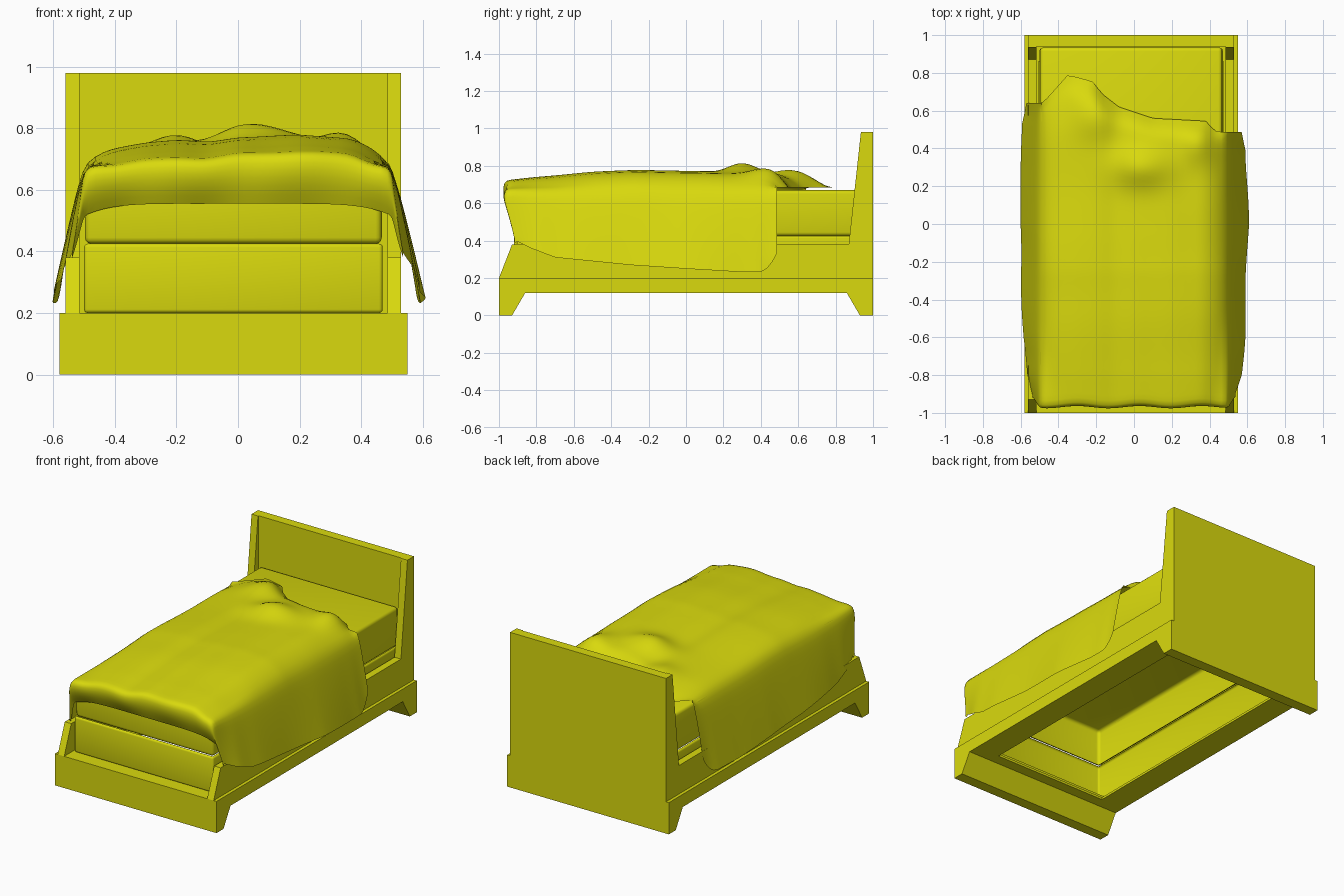
import bpy, bmesh, math

cube = bpy.data.objects.get("Cube")
if cube:
    bpy.data.objects.remove(cube, do_unlink=True)

yellow = bpy.data.materials.new("bed_yellow")
COLOUR = (0.7, 0.7, 0.004, 1)
yellow.diffuse_color = COLOUR
yellow.use_nodes = True
yellow.node_tree.nodes["Principled BSDF"].inputs["Base Color"].default_value = COLOUR


def finish(name, bm, smooth=None):
    me = bpy.data.meshes.new(name)
    bm.normal_update()
    bm.to_mesh(me)
    bm.free()
    me.materials.append(yellow)
    ob = bpy.data.objects.new(name, me)
    bpy.context.collection.objects.link(ob)
    if smooth:
        bpy.ops.object.select_all(action='DESELECT')
        ob.select_set(True)
        bpy.context.view_layer.objects.active = ob
        bpy.ops.object.shade_smooth_by_angle(angle=math.radians(smooth))
    return ob


def prism(name, profile, x0, x1):
    """Extrude a (y, z) profile from x0 to x1."""
    bm = bmesh.new()
    face = bm.faces.new([bm.verts.new((x0, y, z)) for y, z in profile])
    ext = bmesh.ops.extrude_face_region(bm, geom=[face])
    moved = [v for v in ext["geom"] if isinstance(v, bmesh.types.BMVert)]
    bmesh.ops.translate(bm, verts=moved, vec=(x1 - x0, 0, 0))
    bmesh.ops.recalc_face_normals(bm, faces=bm.faces)
    return finish(name, bm)


def padded_box(name, lo, hi, bevel, open_top=False):
    """Rounded shell, open underneath and optionally on top."""
    bm = bmesh.new()
    bmesh.ops.create_cube(bm, size=1)
    for v in bm.verts:
        v.co = [lo[i] if v.co[i] < 0 else hi[i] for i in range(3)]
    bmesh.ops.bevel(bm, geom=list(bm.edges), offset=bevel, segments=3,
                    profile=0.5, affect='EDGES')
    bm.normal_update()
    gone = [f for f in bm.faces
            if f.normal.z < -0.99 or (open_top and f.normal.z > 0.99)]
    bmesh.ops.delete(bm, geom=gone, context='FACES')
    return finish(name, bm, 50)


def lerp(a, b, t):
    return a + (b - a) * t


def curve(points, x):
    """Interpolate through sorted (x, value) points."""
    if x <= points[0][0]:
        return points[0][1]
    for (a, va), (b, vb) in zip(points, points[1:]):
        if x <= b:
            return lerp(va, vb, (x - a) / (b - a))
    return points[-1][1]


# Bed frame: foot and head boards with feet, rails and a bottom ring between them
MID = -0.015
foot_profile = [(-1, 0), (-0.93, 0), (-0.86, 0.12), (-0.86, 0.2), (-1, 0.2)]
prism("foot_board", foot_profile, MID - 0.565, MID + 0.565)
prism("head_base", [(-y, z) for y, z in foot_profile], MID - 0.565, MID + 0.565)
prism("headboard", [(0.94, 0.2), (1, 0.2), (1, 0.98), (0.94, 0.98)],
      MID - 0.5, MID + 0.5)


def slab(y0, y1, z0, z1):
    return [(y0, z0), (y1, z0), (y1, z1), (y0, z1)]


panel = [(-1, 0.2), (1, 0.2), (1, 0.98), (0.935, 0.98), (0.87, 0.38), (-0.93, 0.38)]
for side, label in ((1, "left"), (-1, "right")):
    prism(label + "_rail", slab(-0.86, 0.86, 0.12, 0.2), MID + side * 0.49, MID + side * 0.565)
    prism(label + "_bottom_plate", slab(-0.86, 0.86, 0.12, 0.135),
          MID + side * 0.4, MID + side * 0.49)
    prism(label + "_side_panel", panel, MID + side * 0.5, MID + side * 0.545)
for y0, label in ((-0.86, "foot"), (0.79, "head")):
    prism(label + "_bottom_plate", slab(y0, y0 + 0.07, 0.12, 0.135), MID - 0.4, MID + 0.4)

# Mattress and the base under it
padded_box("mattress_base", (-0.5, -0.92, 0.2), (0.47, 0.93, 0.425), 0.012, open_top=True)
padded_box("mattress", (-0.497, -0.915, 0.425), (0.467, 0.935, 0.67), 0.02)

# Blanket outlines: ridge height along y, crown across x, hem height, head edge
RIDGE = [(-0.97, 0.72), (-0.8, 0.742), (-0.5, 0.765), (-0.25, 0.78), (0, 0.77),
         (0.5, 0.762), (0.7, 0.745), (0.79, 0.71)]
CROWN = [(-0.5, 0.09), (-0.42, 0.048), (-0.3, 0.022), (-0.2, 0.015), (-0.1, 0.025),
         (0, 0.005), (0.2, 0), (0.37, 0.008), (0.44, 0.045), (0.5, 0.1)]
HEM = [(-0.95, 0.42), (-0.83, 0.36), (-0.7, 0.31), (-0.3, 0.27), (0, 0.25),
       (0.3, 0.232)]
HEAD = [(-0.55, 0.62), (-0.48, 0.645), (-0.43, 0.7), (-0.35, 0.79), (-0.22, 0.755),
        (-0.17, 0.69), (-0.08, 0.62), (0.1, 0.56), (0.38, 0.545), (0.43, 0.49), (0.6, 0.48)]
FLARE = [(-0.95, 0.0), (-0.8, 0.045), (-0.6, 0.06), (0, 0.08), (0.3, 0.07), (0.6, 0.07)]
# Puffed folds: x, y, height, width, length
FOLDS = [(0.03, 0.3, 0.06, 0.15, 0.1), (0.33, 0.42, 0.035, 0.07, 0.1),
         (-0.2, 0.57, 0.04, 0.1, 0.11)]
COLS, ROWS, FLAP = 60, 64, 7


def blanket_point(s, row):
    sign = 1 if s > 0 else -1
    drop = max(0, (abs(s) - 0.6) / 0.4)          # 0 on top, 1 at the side hem
    x = sign * min(abs(s) / 0.6, 1) * 0.49
    q = max(0, 1 - row / FLAP)                   # 1 at the foot hem
    t = max(0, (row - FLAP) / (ROWS - FLAP))
    edge = max(0, (t - 0.93) / 0.07)             # 1 at the head edge
    wave = 0.008 * math.sin(x * 19 + 1)
    front = lerp(-0.958 + wave, -0.9, drop)
    y = lerp(front, curve(HEAD, x), t)
    z = curve(RIDGE, y) - curve(CROWN, x)
    for fx, fy, height, width, length in FOLDS:
        z += height * math.exp(-((x - fx) / width) ** 2 - ((y - fy) / length) ** 2)
    z += 0.004 * math.sin(7 * y + 9 * x) * math.sin(11 * x - 5 * y)
    z = max(lerp(z, 0.685, edge ** 2 * (1 - drop)), 0.68)
    # Sides fall outwards to the hem, rounded off at the head corner
    z = lerp(z, curve(HEM, y) + 0.1 * edge ** 2, drop)
    x += sign * (0.035 * math.sqrt(drop) + curve(FLARE, y) * drop * (1 - 0.3 * edge))
    x += sign * 0.005 * math.sin(9 * y + sign) * drop
    # Foot flap bulges out, then tucks back below
    if q:
        hem = lerp(0.52, 0.38, drop) if drop else 0.555 - 0.035 * (abs(s) / 0.6) ** 6
        z = lerp(z, hem, q ** 1.3)
        y -= 0.02 * math.sin(math.pi * q) * (1 - drop) + 0.02 * drop * (1 - q)
        y += (0.033 - wave) * q * q * (1 - drop)
    return x, y, z


bm = bmesh.new()
grid = [[bm.verts.new(blanket_point(-1 + 2 * c / COLS, r)) for c in range(COLS + 1)]
        for r in range(ROWS + 1)]
for r in range(ROWS):
    for c in range(COLS):
        bm.faces.new((grid[r][c], grid[r][c + 1], grid[r + 1][c + 1], grid[r + 1][c]))
inner = [v for v in bm.verts if not v.is_boundary]
for step in range(3):
    bmesh.ops.smooth_vert(bm, verts=inner, factor=0.5,
                          use_axis_x=True, use_axis_y=True, use_axis_z=True)
finish("blanket", bm, 60)
